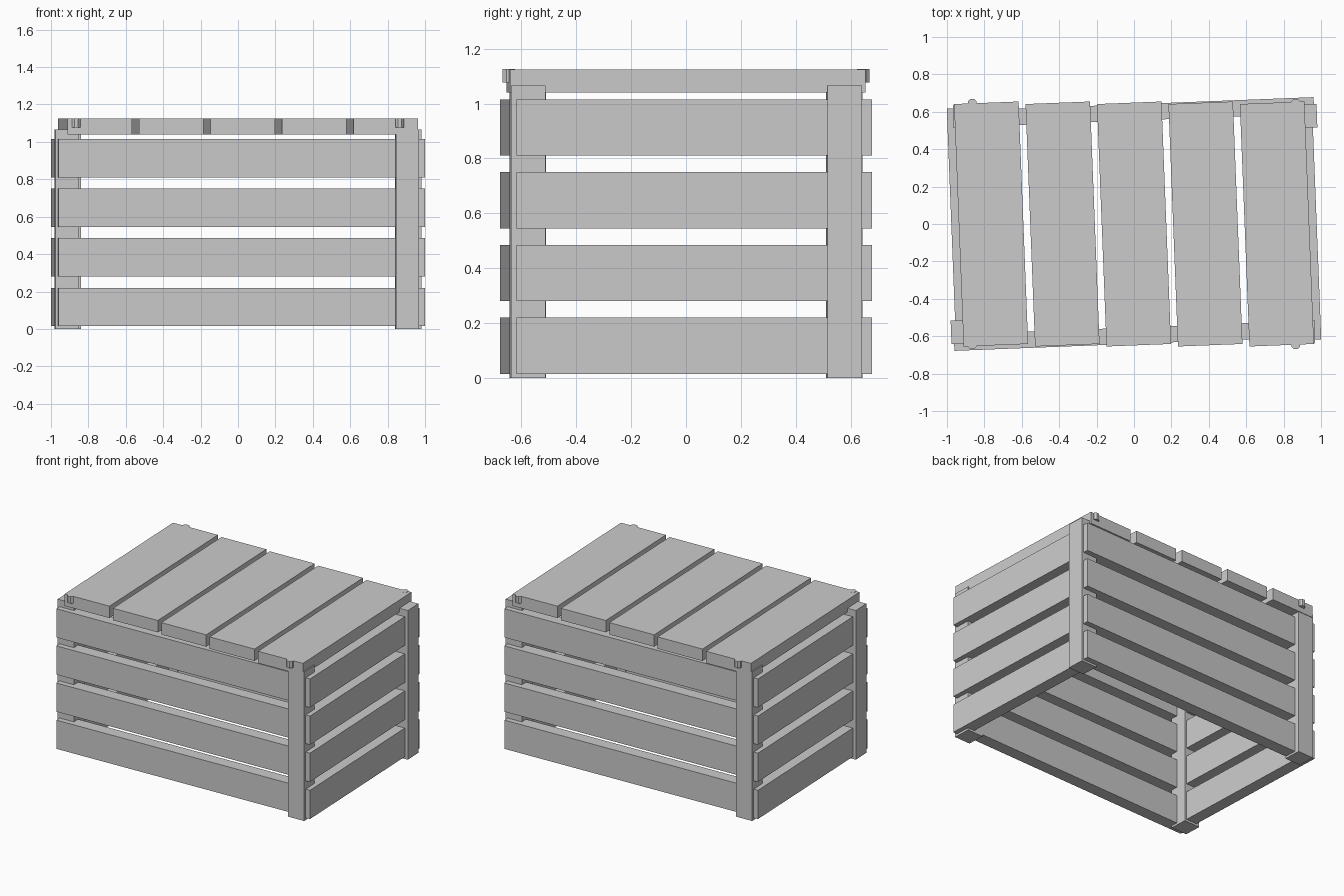
import bpy, bmesh
from math import radians, pi
from mathutils import Matrix

if "Cube" in bpy.data.objects:
    bpy.data.objects.remove(bpy.data.objects["Cube"])

TILT = radians(2.25)  # whole crate is turned slightly about z


def finish(name, bm, matrix):
    bm.transform(matrix)
    mesh = bpy.data.meshes.new(name)
    bm.to_mesh(mesh)
    bm.free()
    obj = bpy.data.objects.new(name, mesh)
    bpy.context.collection.objects.link(obj)


def box(name, x, y, z, turn=0.0):
    """Box from (min, max) ranges, turned about the z axis."""
    bm = bmesh.new()
    bmesh.ops.create_cube(bm, size=1)
    size = [r[1] - r[0] for r in (x, y, z)]
    mid = [(r[0] + r[1]) / 2 for r in (x, y, z)]
    finish(name, bm, Matrix.Rotation(turn, 4, 'Z')
           @ Matrix.Translation(mid) @ Matrix.Diagonal((*size, 1)))


def peg(name, x, y):
    """Eight-sided peg at the end of a lid slat."""
    bm = bmesh.new()
    bmesh.ops.create_cone(bm, cap_ends=True, segments=8,
                          radius1=0.025, radius2=0.025, depth=0.048)
    finish(name, bm, Matrix.Translation((x, y, 1.101))
           @ Matrix.Rotation(TILT + pi / 8, 4, 'Z'))


# Sides: pinwheel layout, each half repeated by a half turn
for half, (long_side, short_side) in enumerate((("front", "right"), ("back", "left"))):
    turn = TILT + half * pi
    # Corner posts
    box(long_side + "_post", (0.818, 0.943), (-0.675, -0.55), (0, 1.065), turn)
    box(short_side + "_post", (-1.0, -0.875), (-0.602, -0.477), (0, 1.065), turn)
    # Horizontal boards
    for i in range(4):
        z = (0.015 + 0.265 * i, 0.22 + 0.265 * i)
        box(f"{long_side}_board_{i + 1}", (-0.986, 0.9), (-0.64, -0.553), z, turn)
        box(f"{short_side}_board_{i + 1}", (0.89, 0.976), (-0.656, 0.56), z, turn)

# Lid slats, spaced along x and each turned about its own centre
for i in range(-2, 3):
    bm = bmesh.new()
    bmesh.ops.create_cube(bm, size=1)
    finish(f"lid_slat_{i + 3}", bm, Matrix.Translation((0.382 * i, 0, 1.082))
           @ Matrix.Rotation(TILT, 4, 'Z') @ Matrix.Diagonal((0.345, 1.297, 0.085, 1)))

# Lid pegs
for sx in (-1, 1):
    for sy in (-1, 1):
        peg(f"lid_peg_{'right' if sx > 0 else 'left'}_{'back' if sy > 0 else 'front'}",
            sx * 0.865, sy * 0.646)
